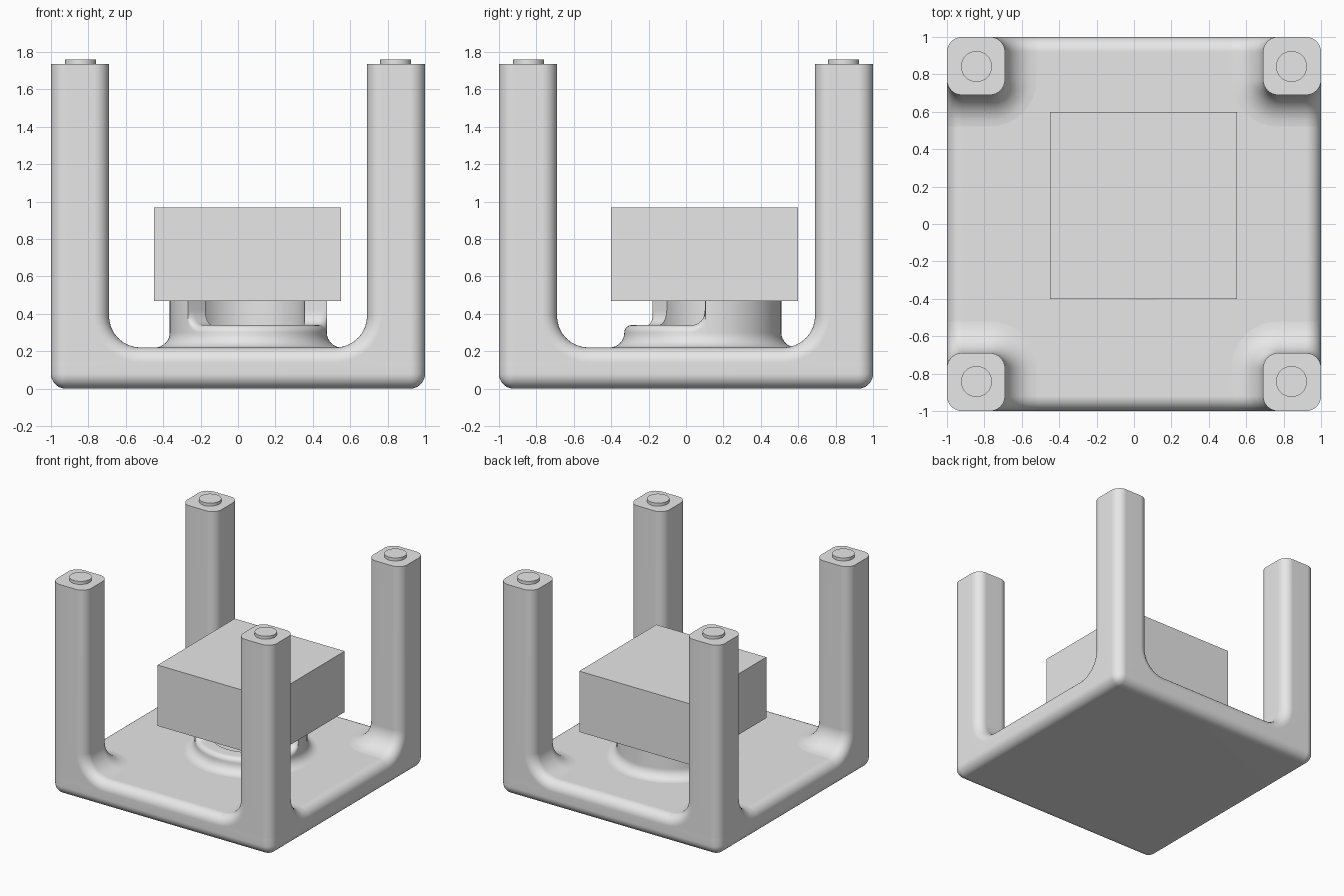
import bpy, bmesh
from math import sin, cos, pi, radians, sqrt
from mathutils import Vector

old = bpy.data.objects.get("Cube")
if old:
    bpy.data.objects.remove(old, do_unlink=True)

grey = bpy.data.materials.new("plain grey")
grey.use_nodes = True
grey.diffuse_color = (0.8, 0.8, 0.8, 1)
grey.node_tree.nodes["Principled BSDF"].inputs["Base Color"].default_value = (0.8, 0.8, 0.8, 1)

TOP = 0.22      # slab top
EDGE = 0.08     # rounding of outer edges
FLARE = 0.17    # fillet between posts and slab
POST_TOP = 1.735
INNER = 0.69    # inner plane of the posts
SEG = 8


def finish(bm, name, smooth=True):
    bmesh.ops.recalc_face_normals(bm, faces=bm.faces)
    mesh = bpy.data.meshes.new(name)
    bm.to_mesh(mesh)
    bm.free()
    ob = bpy.data.objects.new(name, mesh)
    bpy.context.collection.objects.link(ob)
    mesh.materials.append(grey)
    if smooth:
        bpy.ops.object.select_all(action='DESELECT')
        ob.select_set(True)
        bpy.context.view_layer.objects.active = ob
        bpy.ops.object.shade_smooth_by_angle(angle=radians(35))
    return ob


def box(name, size, centre, bevel=0):
    bm = bmesh.new()
    bmesh.ops.create_cube(bm, size=1)
    bmesh.ops.scale(bm, vec=size, verts=bm.verts)
    bmesh.ops.translate(bm, vec=centre, verts=bm.verts)
    if bevel:
        bmesh.ops.bevel(bm, geom=bm.edges[:], offset=bevel, segments=SEG,
                        profile=0.5, affect='EDGES')
    return finish(bm, name, bevel > 0)


def loft(bm, rings):
    """Bridge closed rings of points and return the vertex rings."""
    vs = [[bm.verts.new(p) for p in ring] for ring in rings]
    for a, b in zip(vs, vs[1:]):
        for i in range(len(a)):
            j = (i + 1) % len(a)
            bm.faces.new((a[i], a[j], b[j], b[i]))
    return vs


def mirror_and_weight(ob, mirror=True):
    if mirror:
        m = ob.modifiers.new("mirror", 'MIRROR')
        m.use_axis = (True, True, False)
        m.use_clip = False
    w = ob.modifiers.new("normals", 'WEIGHTED_NORMAL')
    w.keep_sharp = True


# Base slab with rounded edges
mirror_and_weight(box("base_slab", (2, 2, TOP), (0, 0, TOP / 2), EDGE), False)

# Corner posts: each column is (surface point, sweep direction, inset)
arc = [pi / 2 * i / SEG for i in range(SEG + 1)]
mid = 1 - EDGE
side_a = [(Vector((INNER, mid + EDGE * cos(a), 0)), Vector((-1, 0, 0)), EDGE * (1 - sin(a)))
          for a in arc]
side_b = [(Vector((p.y, p.x, 0)), Vector((0, -1, 0)), o) for p, d, o in reversed(side_a)]
inner = []
for a in arc:
    d = Vector((-cos(a), -sin(a), 0))
    inner.append((Vector((INNER + EDGE, INNER + EDGE, 0)) + d * EDGE, d, 0))
columns = side_a + inner + side_b


def post_ring(t, lift=0):
    ring = []
    for p, d, o in columns:
        q = p + d * (FLARE - (FLARE + o) * cos(t))
        q.z = lift or TOP + FLARE - (FLARE + o) * sin(t)
        ring.append(q)
    z = lift or TOP + FLARE - (FLARE + EDGE) * sin(t)
    ring += [Vector((mid + EDGE * cos(a), mid + EDGE * sin(a), z)) for a in arc]
    return ring


bm = bmesh.new()
rings = loft(bm, [post_ring(0, POST_TOP)] + [post_ring(t) for t in arc])
bm.faces.new(rings[0])
bmesh.ops.remove_doubles(bm, verts=bm.verts, dist=0.0001)
mirror_and_weight(finish(bm, "corner_posts"))

# Small round pegs on the posts
bm = bmesh.new()
bmesh.ops.create_cone(bm, cap_ends=True, segments=32, radius1=0.083, radius2=0.083, depth=0.05)
bmesh.ops.translate(bm, vec=(0.842, 0.842, POST_TOP), verts=bm.verts)
mirror_and_weight(finish(bm, "post_pegs"))

# Round hollow collar with a lowered, filleted notch at the front right
CX, CY, OUT, IN = 0.055, 0.09, 0.42, 0.30
LOW, HIGH, ROUND, FIL = 0.34, 0.52, 0.04, 0.08
START, END = radians(220), radians(362)


def section(a, h):
    prof = [(OUT + FIL * (1 - sin(t)), TOP + FIL * (1 - cos(t))) for t in arc]
    prof += [(OUT - ROUND * (1 - cos(t)), h - ROUND * (1 - sin(t))) for t in arc]
    prof += [(IN, h), (IN, TOP - 0.02), (OUT + FIL, TOP - 0.02)]
    return [(CX + r * cos(a), CY + r * sin(a), z) for r, z in prof]


def notch_height(a):
    s = min(a - START, END - a) * OUT
    return LOW + (FIL - sqrt(FIL ** 2 - (FIL - s) ** 2) if s < FIL else 0)


bm = bmesh.new()
turn = FIL / OUT
steps = [START + turn * (1 - cos(t)) for t in arc]
steps += [START + turn + (END - START - 2 * turn) * i / 30 for i in range(1, 30)]
steps += [END - turn * (1 - cos(t)) for t in reversed(arc)]
sections = [section(a, notch_height(a)) for a in steps]
back = START + 2 * pi - END
sections += [section(END + back * i / 48, HIGH) for i in range(49)]
sections.append(sections[0])
loft(bm, sections)
bmesh.ops.remove_doubles(bm, verts=bm.verts, dist=0.0001)
finish(bm, "notched_collar")

# Plain block resting on the collar
box("block", (1, 1, 0.5), (0.05, 0.1, 0.72))
